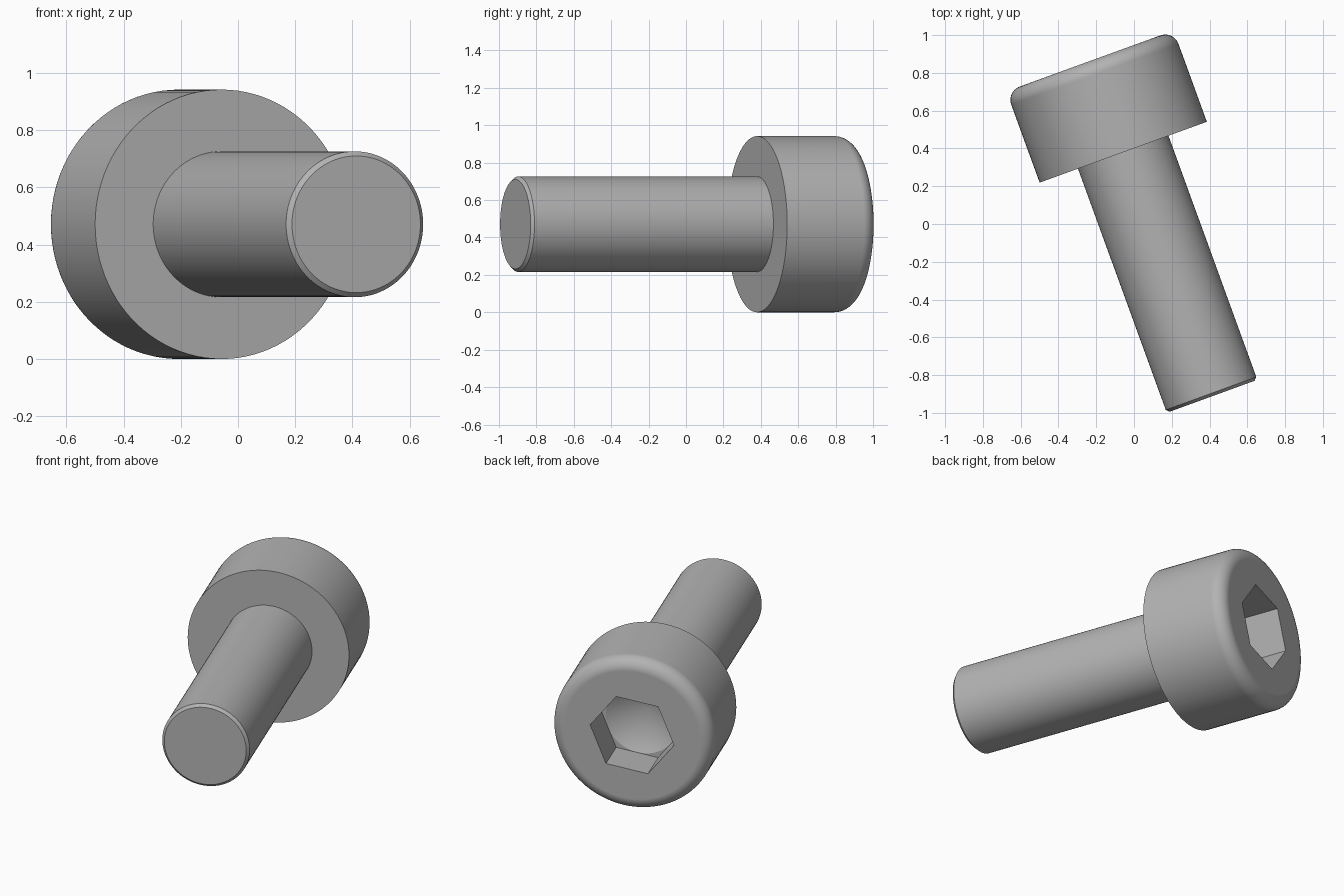
import bpy, bmesh, math
from mathutils import Matrix, Vector

if "Cube" in bpy.data.objects:
    bpy.data.objects.remove(bpy.data.objects["Cube"])

# Main sizes, measured along the screw axis from the underside of the head
HEAD_R, HEAD_H, ROUND = 0.471, 0.514, 0.075
SHANK_R, SHANK_L, CHAMFER = 0.255, 1.375, 0.016
HEX_APOTHEM, HEX_DEPTH = 0.214, 0.223
DRILL_R = HEX_APOTHEM * 0.995
TIP_DEPTH = DRILL_R * math.tan(math.radians(30))

steel = bpy.data.materials.new("steel_grey")
steel.use_nodes = True
colour = (0.45, 0.45, 0.45, 1)
steel.diffuse_color = colour
steel.node_tree.nodes["Principled BSDF"].inputs["Base Color"].default_value = colour


def lathe(name, profile, sides, turn=0.0):
    """Revolve a (radius, height) profile around the local z axis."""
    bm = bmesh.new()
    verts = [bm.verts.new((r, 0, z)) for r, z in profile]
    edges = [bm.edges.new(pair) for pair in zip(verts, verts[1:])]
    bmesh.ops.spin(bm, geom=verts + edges, cent=(0, 0, 0), axis=(0, 0, 1),
                   angle=math.tau, steps=sides)
    bmesh.ops.remove_doubles(bm, verts=bm.verts, dist=1e-5)
    # Merge flat end caps into single faces
    bmesh.ops.dissolve_limit(bm, angle_limit=0.001, verts=bm.verts, edges=bm.edges)
    bmesh.ops.recalc_face_normals(bm, faces=bm.faces)
    bmesh.ops.rotate(bm, verts=bm.verts, matrix=Matrix.Rotation(turn, 3, "Z"))
    mesh = bpy.data.meshes.new(name)
    bm.to_mesh(mesh)
    bm.free()
    obj = bpy.data.objects.new(name, mesh)
    mesh.materials.append(steel)
    bpy.context.collection.objects.link(obj)
    return obj


# Screw body: chamfered shank, flat head underside, rounded head rim
rim = [(HEAD_R - ROUND + ROUND * math.cos(a), HEAD_H - ROUND + ROUND * math.sin(a))
       for a in (math.pi / 2 * i / 10 for i in range(11))]
screw = lathe("socket_screw", [
    (0, -SHANK_L), (SHANK_R - CHAMFER, -SHANK_L), (SHANK_R, -SHANK_L + CHAMFER),
    (SHANK_R, 0), (HEAD_R, 0), *rim, (0, HEAD_H)], 96)

# Hexagonal socket and the drilled conical floor below it
floor = HEAD_H - HEX_DEPTH
hex_r = HEX_APOTHEM / math.cos(math.pi / 6)
cutters = [
    lathe("hex_cutter", [(0, floor), (hex_r, floor), (hex_r, HEAD_H + 0.1),
                         (0, HEAD_H + 0.1)], 6, math.radians(-8)),
    lathe("drill_cutter", [(0, floor - TIP_DEPTH), (DRILL_R, floor),
                           (DRILL_R, floor + 0.1), (0, floor + 0.1)], 64),
]
bpy.context.view_layer.objects.active = screw
screw.select_set(True)
for cutter in cutters:
    cut = screw.modifiers.new(cutter.name, "BOOLEAN")
    cut.operation, cut.solver, cut.object = "DIFFERENCE", "EXACT", cutter
    bpy.ops.object.modifier_apply(modifier=cut.name)
    bpy.data.objects.remove(cutter)

# Smooth round walls, crisp edges, even shading on the flat faces
bpy.ops.object.shade_smooth_by_angle(angle=math.radians(25))
weighted = screw.modifiers.new("even_normals", "WEIGHTED_NORMAL")
weighted.keep_sharp = True

# Lay the screw down, head towards the back, turned 20 degrees
screw.matrix_world = (Matrix.Translation(Vector((-0.057, 0.38, HEAD_R)))
                      @ Matrix.Rotation(math.radians(20), 4, "Z")
                      @ Matrix.Rotation(math.radians(-90), 4, "X"))
